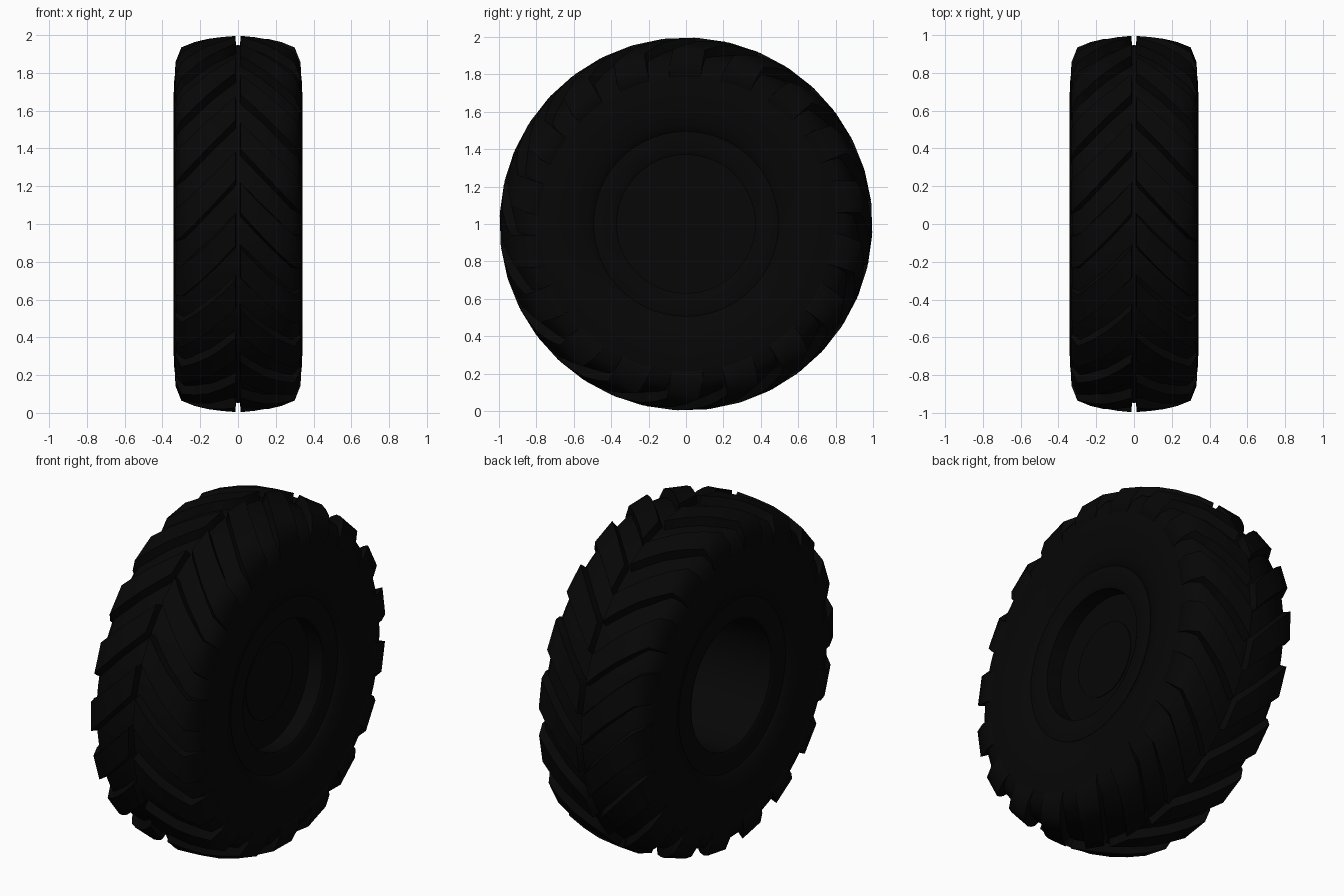
import bpy, bmesh, math

if "Cube" in bpy.data.objects:
    bpy.data.objects.remove(bpy.data.objects["Cube"])

rubber = bpy.data.materials.new("black_rubber")
rubber.diffuse_color = (0.002, 0.002, 0.002, 1)
rubber.use_nodes = True
rubber.node_tree.nodes["Principled BSDF"].inputs["Base Color"].default_value = rubber.diffuse_color
rim_mat = bpy.data.materials.new("black_rim")
rim_mat.diffuse_color = (0.002, 0.002, 0.002, 1)
rim_mat.use_nodes = True
rim_mat.node_tree.nodes["Principled BSDF"].inputs["Base Color"].default_value = rim_mat.diffuse_color


def place(x, r, deg):
    """Point around the axle; angle runs front -> top -> back."""
    a = math.radians(deg)
    return (x, -r * math.cos(a), 1 + r * math.sin(a))


def finish(bm, name, mat, angle):
    bmesh.ops.remove_doubles(bm, verts=bm.verts, dist=1e-5)
    bmesh.ops.recalc_face_normals(bm, faces=bm.faces)
    me = bpy.data.meshes.new(name)
    bm.to_mesh(me)
    bm.free()
    me.materials.append(mat)
    me.shade_smooth()
    me.set_sharp_from_angle(angle=math.radians(angle))
    ob = bpy.data.objects.new(name, me)
    bpy.context.collection.objects.link(ob)
    return ob


def lathe(name, profile, mat, n=72):
    """Spin a closed (x, radius) profile about the axle."""
    bm = bmesh.new()
    rings = [[bm.verts.new(place(x, r, 360 * i / n)) for x, r in profile] for i in range(n)]
    m = len(profile)
    for i in range(n):
        a, b = rings[i], rings[(i + 1) % n]
        for j in range(m):
            k = (j + 1) % m
            bm.faces.new((a[j], a[k], b[k], b[j]))
    return finish(bm, name, mat, 45)


# Tyre carcass: right half of the profile mirrored to the left
half = [(0.300, 0.495), (0.318, 0.53), (0.334, 0.60), (0.341, 0.68), (0.337, 0.77),
        (0.325, 0.845), (0.285, 0.895), (0.14, 0.935)]
carcass = half + [(0, 0.947)] + [(-x, r) for x, r in reversed(half)]
lathe("tyre", carcass + [(-0.25, 0.45), (0.25, 0.45)], rubber)

# Rim barrel with a flange on both sides
rim = [(0.300, 0.494), (0.303, 0.48), (0.303, 0.39), (0.293, 0.37)]
lathe("rim", rim + [(-x, r) for x, r in reversed(rim)], rim_mat)


# Wheel disc near the right side, with a raised round hub plate
def disc(name, x0, x1, r):
    bm = bmesh.new()
    a = [bm.verts.new(place(x0, r, i * 5)) for i in range(72)]
    b = [bm.verts.new(place(x1, r, i * 5)) for i in range(72)]
    bm.faces.new(a)
    bm.faces.new(b)
    for i in range(72):
        j = (i + 1) % 72
        bm.faces.new((a[i], a[j], b[j], b[i]))
    return finish(bm, name, rim_mat, 35)


disc("wheel_disc", 0.17, 0.20, 0.372)
disc("hub_plate", 0.16, 0.205, 0.215)

# Tread lugs: (x, top radius, sunk x, sunk radius, angle, half width top, half width base)
stations = [(0.014, 0.997, 0.008, 0.91, 0, 4.6, 6.2),
            (0.085, 0.990, 0.08, 0.91, -4.5, 4.6, 6.2),
            (0.160, 0.982, 0.15, 0.89, -9.0, 4.8, 6.5),
            (0.230, 0.963, 0.21, 0.87, -13.0, 5.0, 6.8),
            (0.300, 0.937, 0.26, 0.84, -17.0, 5.2, 7.0),
            (0.331, 0.860, 0.29, 0.80, -18.0, 5.8, 7.2),
            (0.335, 0.775, 0.30, 0.75, -18.5, 6.2, 7.4)]


def lugs(name, side, phase, count=18):
    bm = bmesh.new()
    for i in range(count):
        c = phase + 360 * i / count
        rows = []
        for x, r, xb, rb, a, w, wb in stations:
            pts = [(xb, rb, -wb), (x, r, -w), (x, r, w), (xb, rb, wb)]
            rows.append([bm.verts.new(place(side * px, pr, c + a + d)) for px, pr, d in pts])
        for p, q in zip(rows, rows[1:]):
            for j in range(4):
                k = (j + 1) % 4
                bm.faces.new((p[j], p[k], q[k], q[j]))
        bm.faces.new(rows[0])
        bm.faces.new(rows[-1])
    return finish(bm, name, rubber, 60)


lugs("right_tread_lugs", 1, 8)
lugs("left_tread_lugs", -1, 18)
